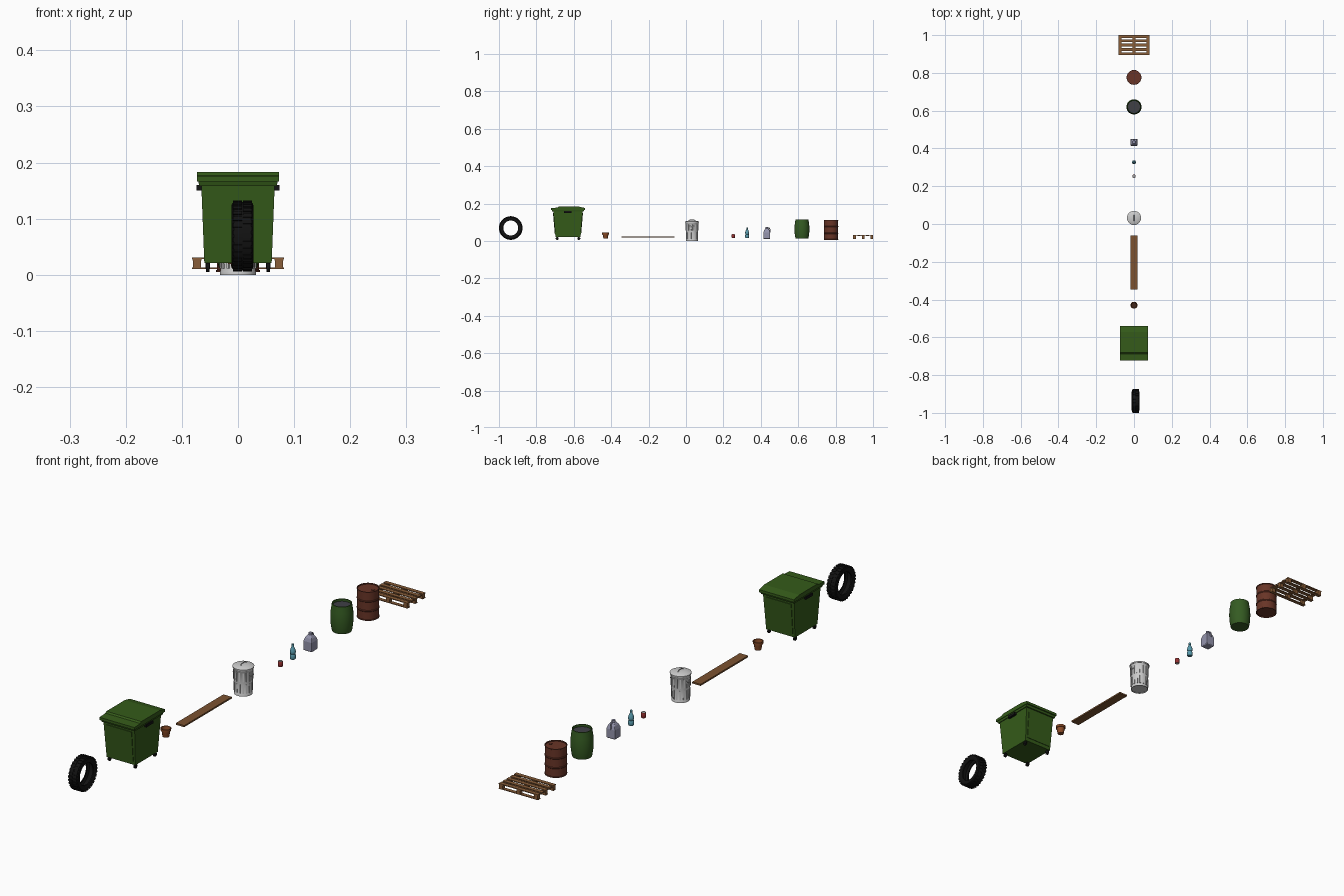
import bpy, bmesh, math
from mathutils import Matrix, Vector

if "Cube" in bpy.data.objects:
    bpy.data.objects.remove(bpy.data.objects["Cube"])


def material(name, r, g, b):
    m = bpy.data.materials.new(name)
    m.diffuse_color = (r, g, b, 1)
    m.use_nodes = True
    m.node_tree.nodes["Principled BSDF"].inputs["Base Color"].default_value = m.diffuse_color
    return m


GREEN = material("bin_green", 0.035, 0.105, 0.010)
BARREL = material("barrel_green", 0.035, 0.105, 0.016)
BLACK = material("rubber_black", 0.006, 0.006, 0.006)
RUST = material("rust_red", 0.14, 0.035, 0.02)
CLAY = material("clay", 0.25, 0.07, 0.02)
SOIL = material("pot_inside", 0.06, 0.02, 0.01)
WOOD = material("wood", 0.20, 0.085, 0.03)
PALLET = material("pallet_wood", 0.25, 0.11, 0.04)
TEAL = material("bottle_teal", 0.10, 0.33, 0.42)
LILAC = material("jug_plastic", 0.30, 0.30, 0.42)
RED = material("can_red", 0.30, 0.03, 0.03)
WATER = material("dark_water", 0.05, 0.05, 0.06)


def finish(name, bm, mat=None, smooth=False):
    bmesh.ops.remove_doubles(bm, verts=bm.verts, dist=1e-5)
    bmesh.ops.recalc_face_normals(bm, faces=bm.faces)
    me = bpy.data.meshes.new(name)
    bm.to_mesh(me)
    bm.free()
    ob = bpy.data.objects.new(name, me)
    bpy.context.collection.objects.link(ob)
    if mat:
        me.materials.append(mat)
    if smooth:
        bpy.ops.object.select_all(action='DESELECT')
        ob.select_set(True)
        bpy.context.view_layer.objects.active = ob
        bpy.ops.object.shade_smooth_by_angle(angle=math.radians(35))
    return ob


def lathe(name, profile, y, mat=None, n=24, closed=False, matrix=None):
    """Revolve (radius, height) points around the vertical through (0, y)."""
    bm = bmesh.new()
    rings = [[bm.verts.new((r * math.cos(2 * math.pi * i / n), r * math.sin(2 * math.pi * i / n), z))
              for i in range(n)] for r, z in profile]
    pairs = list(zip(rings, rings[1:])) + ([(rings[-1], rings[0])] if closed else [])
    for a, b in pairs:
        for i in range(n):
            j = (i + 1) % n
            bm.faces.new((a[i], a[j], b[j], b[i]))
    bm.transform(matrix or Matrix.Translation((0, y, 0)))
    return finish(name, bm, mat, True)


def add_box(bm, c, s, rot=None):
    m = Matrix.Translation(c) @ (rot or Matrix()) @ Matrix.Diagonal((*s, 1))
    bmesh.ops.create_cube(bm, size=1, matrix=m)


def boxes(name, items, mat=None):
    bm = bmesh.new()
    for it in items:
        add_box(bm, *it)
    return finish(name, bm, mat)


def loft(name, y, levels, mat):
    """Stack rectangles (half x, half y, z) into a closed tapered solid."""
    bm = bmesh.new()
    rings = [[bm.verts.new((sx * hx, y + sy * hy, z)) for sx, sy in ((-1, -1), (1, -1), (1, 1), (-1, 1))]
             for hx, hy, z in levels]
    for a, b in zip(rings, rings[1:]):
        for i in range(4):
            bm.faces.new((a[i], a[(i + 1) % 4], b[(i + 1) % 4], b[i]))
    bm.faces.new(rings[0])
    bm.faces.new(rings[-1])
    return finish(name, bm, mat)


def tube(name, pts, radius, mat=None):
    cu = bpy.data.curves.new(name, 'CURVE')
    cu.dimensions = '3D'
    cu.bevel_depth = radius
    cu.bevel_resolution = 2
    cu.use_fill_caps = True
    sp = cu.splines.new('POLY')
    sp.points.add(len(pts) - 1)
    for p, q in zip(sp.points, pts):
        p.co = (*q, 1)
    if mat:
        cu.materials.append(mat)
    ob = bpy.data.objects.new(name, cu)
    bpy.context.collection.objects.link(ob)


# tyre: hollow ring standing on its tread, with staggered lugs
place = Matrix.Translation((0.008, -0.937, 0.069)) @ Matrix.Rotation(math.pi / 2, 4, 'Y')
half = [(0.040, 0.012), (0.041, 0.016), (0.050, 0.020), (0.057, 0.019), (0.061, 0.015)]
inner = [(0.058, -0.013), (0.050, -0.017), (0.043, -0.012), (0.043, 0.012), (0.050, 0.017), (0.058, 0.013)]
inner = [(0.058, -0.013), (0.050, -0.017), (0.041, -0.012)]
tyre = half + [(r, -z) for r, z in reversed(half)] + inner[::-1][1:] + [(r, -z) for r, z in inner[:2]]
lathe("tyre", tyre, 0, BLACK, 40, True, place)
bm = bmesh.new()
for k in range(60):
    side = 1 if k % 2 else -1
    rot = Matrix.Rotation(2 * math.pi * k / 60, 4, 'Z')
    add_box(bm, rot @ Vector((0.0605, 0, side * 0.009)), (0.005, 0.0075, 0.0165), rot)
bm.transform(place)
finish("tyre_lugs", bm, BLACK)

# wheeled bin: tapered body, raised panels, rim and stepped lid
Y = -0.631
loft("bin_body", Y, [(0.060, 0.067, 0.021), (0.0655, 0.079, 0.163)], GREEN)
lean = math.atan2(0.012, 0.142)
for s, nm in ((-1, "front"), (1, "back")):
    boxes("bin_%s_panel" % nm, [((0, Y + s * 0.0732, 0.092), (0.106, 0.004, 0.115),
                                Matrix.Rotation(-s * lean, 4, 'X'))], GREEN)
loft("bin_rim", Y, [(0.069, 0.084, 0.158), (0.071, 0.087, 0.168)], GREEN)
side = [(-0.091, 0.166), (-0.091, 0.176), (-0.056, 0.178), (-0.050, 0.183),
        (0.060, 0.183), (0.091, 0.176), (0.091, 0.166)]
bm = bmesh.new()
face = bm.faces.new([bm.verts.new((-0.073, Y + a, z)) for a, z in side])
ext = bmesh.ops.extrude_face_region(bm, geom=[face])
bmesh.ops.translate(bm, vec=(0.146, 0, 0), verts=[v for v in ext["geom"] if isinstance(v, bmesh.types.BMVert)])
bm.faces.ensure_lookup_table()
if len([f for f in bm.faces if len(f.verts) == 7]) < 2:
    bm.faces.new([v for v in bm.verts if v.co.x < 0])
finish("bin_lid", bm, GREEN)
boxes("bin_side_lugs", [((s * 0.0695, Y, 0.155), (0.009, 0.04, 0.010)) for s in (-1, 1)], BLACK)
for sx in (-1, 1):
    for sy in (-1, 1):
        c = (sx * 0.054, Y + sy * 0.058)
        wheel = Matrix.Translation((*c, 0.013)) @ Matrix.Rotation(math.pi / 2, 4, 'Y')
        lathe("bin_caster_wheel", [(0, -0.003), (0.008, -0.003), (0.008, 0.003), (0, 0.003)],
              0, BLACK, 14, False, wheel)
        boxes("bin_caster_fork", [((c[0] + d, c[1], 0.017), (0.001, 0.007, 0.011)) for d in (-0.004, 0.004)]
              + [((*c, 0.022), (0.010, 0.010, 0.002))], BLACK)

# flower pot
lathe("flower_pot", [(0, 0.012), (0.0115, 0.012), (0.0155, 0.035), (0.018, 0.035), (0.0185, 0.044),
                     (0.0155, 0.044), (0.014, 0.032), (0.011, 0.015), (0, 0.015)], -0.43, CLAY, 20)
lathe("pot_soil", [(0, 0.032), (0.014, 0.032), (0.0135, 0.030), (0, 0.030)], -0.43, SOIL, 20)

# plank
boxes("plank", [((0, -0.204, 0.022), (0.035, 0.284, 0.006))], WOOD)

# metal dustbin: ribbed wall, lid, top and side handles
Y = 0.032
lathe("dustbin_body", [(0, 0.003), (0.030, 0.003), (0.030, 0), (0.032, 0), (0.032, 0.006), (0.031, 0.008),
                       (0.034, 0.095), (0.0355, 0.097), (0.0355, 0.100), (0, 0.100)], Y, None, 32)
bm = bmesh.new()
for z in (0.028, 0.072):
    for k in range(16):
        rot = Matrix.Rotation(2 * math.pi * (k + 0.5) / 16, 4, 'Z')
        add_box(bm, Vector((0, Y, z)) + rot @ Vector((0.031 + z * 0.0335, 0, 0)), (0.003, 0.005, 0.034), rot)
finish("dustbin_ribs", bm)
lathe("dustbin_lid", [(0, 0.099), (0.037, 0.098), (0.0375, 0.103), (0.034, 0.105), (0.018, 0.109), (0, 0.110)],
      Y, None, 32)
tube("dustbin_lid_handle", [(0, Y - 0.016, 0.108), (0, Y - 0.011, 0.114), (0, Y + 0.011, 0.114),
                            (0, Y + 0.016, 0.108)], 0.0014)
for s in (-1, 1):
    tube("dustbin_side_handle", [(s * 0.033, Y - 0.010, 0.082), (s * 0.037, Y - 0.009, 0.075),
                                 (s * 0.037, Y + 0.009, 0.075), (s * 0.033, Y + 0.010, 0.082)], 0.0012)

# drink can with bare metal ends
lathe("drink_can", [(0.0075, 0.0155), (0.009, 0.018), (0.009, 0.033), (0.0075, 0.0355)], 0.253, RED, 20)
lathe("drink_can_ends", [(0, 0.0165), (0.0065, 0.0165), (0.0075, 0.0155), (0.0075, 0.0362), (0.0068, 0.0362),
                         (0.0066, 0.035), (0, 0.035)], 0.253, None, 20)

# waisted plastic bottle and cap
lathe("bottle", [(0, 0.0155), (0.009, 0.0155), (0.0105, 0.018), (0.0105, 0.030), (0.0085, 0.035),
                 (0.0105, 0.040), (0.0105, 0.046), (0.007, 0.056), (0.004, 0.062), (0.0038, 0.066), (0, 0.066)],
      0.327, TEAL, 20)
lathe("bottle_cap", [(0, 0.064), (0.0046, 0.064), (0.0046, 0.071), (0, 0.071)], 0.327, TEAL, 14)

# square jug: shoulders, neck, cap and handle
Y = 0.432
jug = loft("jug", Y, [(0.0165, 0.0165, 0.010), (0.018, 0.018, 0.013), (0.018, 0.018, 0.046),
                      (0.014, 0.014, 0.058), (0.007, 0.007, 0.068)], LILAC)
bev = jug.modifiers.new("soft_edges", 'BEVEL')
bev.width = 0.002
bev.segments = 2
lathe("jug_cap", [(0, 0.066), (0.0065, 0.066), (0.0065, 0.075), (0, 0.075)], Y, LILAC, 16)
tube("jug_handle", [(0, Y + 0.004, 0.068), (0, Y + 0.013, 0.068), (0, Y + 0.017, 0.062), (0, Y + 0.017, 0.045)],
     0.0028, LILAC)

# bulging water barrel, open and filled
lathe("barrel", [(0, 0.012), (0.034, 0.012), (0.0355, 0.018), (0.0385, 0.036), (0.040, 0.063), (0.0385, 0.090),
                 (0.0355, 0.108), (0.035, 0.115), (0.032, 0.115), (0.032, 0.106), (0.036, 0.063),
                 (0.032, 0.016), (0, 0.016)], 0.62, BARREL, 28)
lathe("barrel_water", [(0, 0.106), (0.0325, 0.106), (0.0325, 0.104), (0, 0.104)], 0.62, WATER, 28)

# steel drum: rims, two rolling hoops, recessed ends
lower = [(0, 0.009), (0.036, 0.009), (0.036, 0.005), (0.039, 0.005), (0.039, 0.008), (0.0375, 0.009),
         (0.0375, 0.038), (0.0392, 0.040), (0.0392, 0.042), (0.0375, 0.044)]
lathe("drum", lower + [(r, 0.118 - z) for r, z in reversed(lower)], 0.776, RUST, 28)
boxes("drum_bung", [((0.022, 0.776, 0.1095), (0.008, 0.008, 0.003))], RUST)

# pallet: deck boards, cross boards, blocks and runners
ys, xs = (0.901, 0.947, 0.993), (-0.073, 0, 0.073)
parts = [((0, 0.9015 + k * 0.0228, 0.0292), (0.164, 0.015, 0.003)) for k in range(5)]
parts += [((x, 0.947, 0.0264), (0.016, 0.106, 0.0026)) for x in xs]
parts += [((x, y, 0.019), (0.015, 0.014, 0.0122)) for x in xs for y in ys]
parts += [((0, y, 0.0115), (0.164, 0.0138, 0.0028)) for y in ys]
boxes("pallet", parts, PALLET)
